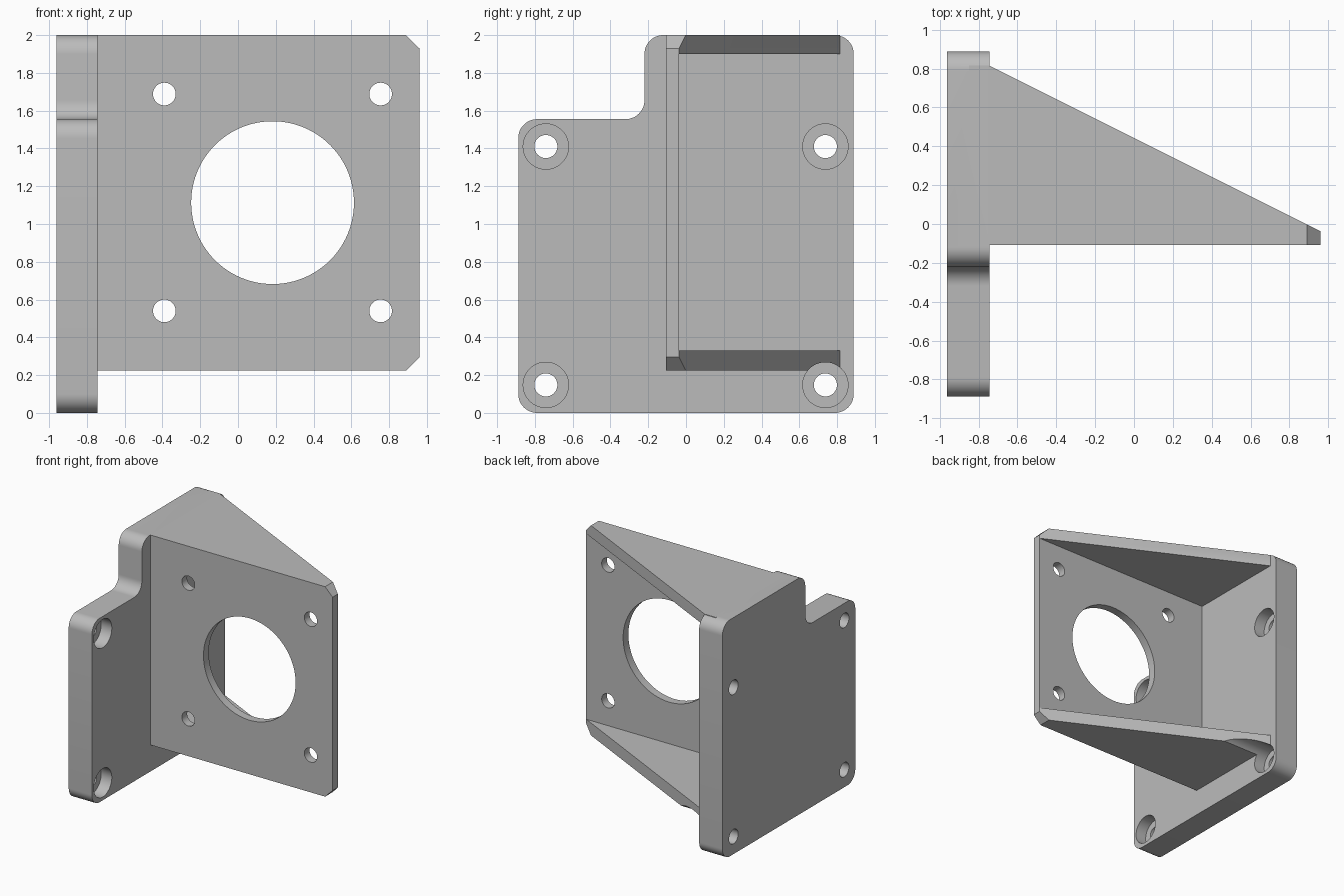
import bpy, bmesh, math
from mathutils import Vector

default = bpy.data.objects.get("Cube")
if default:
    bpy.data.objects.remove(default, do_unlink=True)

grey = bpy.data.materials.new("plain grey")
grey.use_nodes = True
colour = (0.5, 0.5, 0.5, 1)
grey.diffuse_color = colour
grey.node_tree.nodes["Principled BSDF"].inputs["Base Color"].default_value = colour


def prism(name, outline, axis, low, high):
    """Extrude a 2D outline along an axis; the outline uses the other two axes in order."""
    def place(p, depth):
        point = list(p)
        point.insert("xyz".index(axis), depth)
        return point
    bm = bmesh.new()
    face = bm.faces.new([bm.verts.new(place(p, low)) for p in outline])
    new = bmesh.ops.extrude_face_region(bm, geom=[face])["geom"]
    shift = Vector(place((0, 0), high - low))
    bmesh.ops.translate(bm, vec=shift, verts=[v for v in new if isinstance(v, bmesh.types.BMVert)])
    bmesh.ops.recalc_face_normals(bm, faces=bm.faces)
    mesh = bpy.data.meshes.new(name)
    bm.to_mesh(mesh)
    bm.free()
    mesh.materials.append(grey)
    obj = bpy.data.objects.new(name, mesh)
    bpy.context.collection.objects.link(obj)
    return obj


def circle(u, v, radius, sides=64):
    turn = 2 * math.pi / sides
    return [(u + radius * math.cos(i * turn), v + radius * math.sin(i * turn)) for i in range(sides)]


def rounded(corners, radius, steps=12):
    """Replace every square corner with a quarter arc, inward or outward."""
    points = []
    for i, c in enumerate(corners):
        c = Vector(c)
        a = (Vector(corners[i - 1]) - c).normalized() * radius
        b = (Vector(corners[(i + 1) % len(corners)]) - c).normalized() * radius
        for k in range(steps + 1):
            t = math.pi / 2 * k / steps
            points.append(c + a * (1 - math.sin(t)) + b * (1 - math.cos(t)))
    return points


def combine(target, tool, operation):
    mod = target.modifiers.new(operation, "BOOLEAN")
    mod.operation = operation
    mod.solver = "EXACT"
    mod.object = tool
    bpy.ops.object.select_all(action="DESELECT")
    bpy.context.view_layer.objects.active = target
    target.select_set(True)
    bpy.ops.object.modifier_apply(modifier=mod.name)
    bpy.data.objects.remove(tool, do_unlink=True)


# Key planes
BACK, INNER, TIP = -0.962, -0.745, 0.96
FRONT, WEB = -0.107, -0.037
BOTTOM, TOP, CUT = 0.225, 2.0, 0.07

# Wedge with an open pocket leaves the motor face and two side gussets
bracket = prism("mounting_bracket", [(-0.85, FRONT), (TIP, FRONT), (TIP, WEB),
                                     (INNER, 0.815), (-0.85, 0.815)], "z", BOTTOM, TOP)
pocket = prism("pocket_cutter", [(-0.8, WEB), (1.2, WEB), (1.2, 1), (-0.8, 1)], "z", 0.33, 1.9)
combine(bracket, pocket, "DIFFERENCE")

# Bevel off the two outer corners
for z, inward in ((BOTTOM, 1), (TOP, -1)):
    over = 0.1
    corner = [(TIP - CUT - over, z - inward * over), (TIP + over, z - inward * over),
              (TIP + over, z + inward * (CUT + over))]
    combine(bracket, prism("corner_cutter", corner, "y", -0.5, 1), "DIFFERENCE")

# Base plate with a stepped, rounded outline
base = prism("base_plate", rounded([(-0.888, 0), (0.888, 0), (0.888, TOP), (-0.22, TOP),
                                    (-0.22, 1.555), (-0.888, 1.555)], 0.1), "x", BACK, INNER)
combine(bracket, base, "UNION")

# Motor opening and its four screw holes
combine(bracket, prism("motor_cutter", circle(0.183, 1.113, 0.431, 96), "y", -0.3, 0.0), "DIFFERENCE")
for x in (-0.39, 0.755):
    for z in (0.54, 1.688):
        combine(bracket, prism("screw_cutter", circle(x, z, 0.06), "y", -0.3, 0.0), "DIFFERENCE")

# Counterbored base holes, with tool clearance through the lower gusset
for y in (-0.742, 0.738):
    for z in (0.148, 1.41):
        combine(bracket, prism("bolt_cutter", circle(y, z, 0.061), "x", -1.2, -0.7), "DIFFERENCE")
        combine(bracket, prism("counterbore_cutter", circle(y, z, 0.12), "x", INNER - 0.1, 1.2), "DIFFERENCE")

bpy.ops.object.select_all(action="DESELECT")
bpy.context.view_layer.objects.active = bracket
bracket.select_set(True)
bpy.ops.object.shade_smooth_by_angle(angle=math.radians(30))
